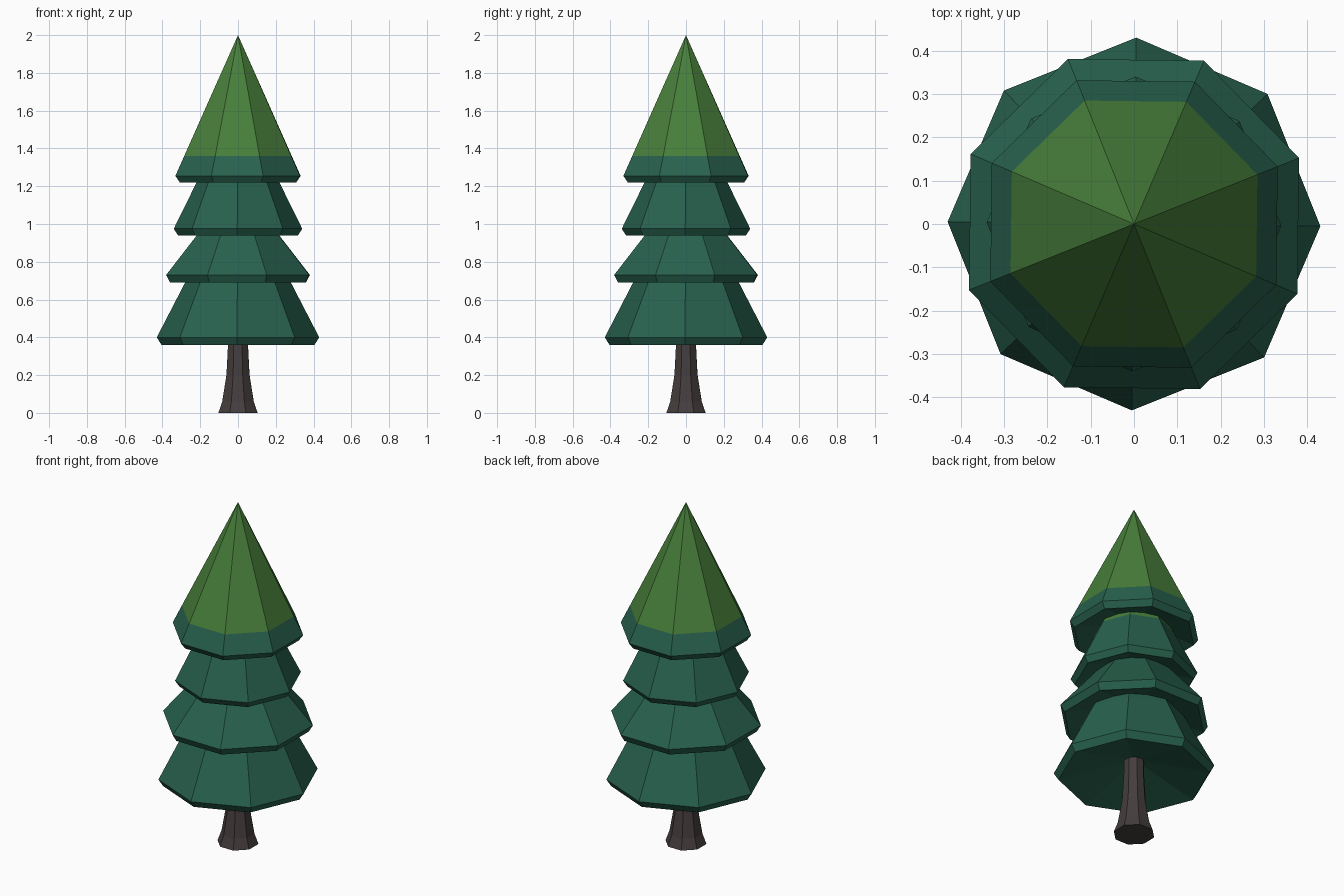
import bpy, bmesh, math

if "Cube" in bpy.data.objects:
    bpy.data.objects.remove(bpy.data.objects["Cube"])

def material(name, rgb):
    m = bpy.data.materials.new(name)
    m.diffuse_color = (*rgb, 1)
    m.use_nodes = True
    m.node_tree.nodes["Principled BSDF"].inputs["Base Color"].default_value = m.diffuse_color
    return m

TEAL = material("dark teal needles", (0.021, 0.120, 0.075))
GREEN = material("light green needles", (0.064, 0.210, 0.043))
BARK = material("dark bark", (0.059, 0.046, 0.046))

def lathe(name, profile, turn, mats, split=None, sides=8):
    """Flat-sided turned solid; faces above height `split` use the second material."""
    bm = bmesh.new()
    rings = []
    for r, z in profile:
        if r == 0:
            rings.append([bm.verts.new((0, 0, z))] * sides)
            continue
        ring = []
        for i in range(sides):
            a = math.radians(turn) + 2 * math.pi * i / sides
            ring.append(bm.verts.new((r * math.cos(a), r * math.sin(a), z)))
        rings.append(ring)
    for lo, hi in zip(rings, rings[1:]):
        for i in range(sides):
            j = (i + 1) % sides
            quad = [lo[i], lo[j], hi[j], hi[i]]
            bm.faces.new(list(dict.fromkeys(quad)))
    bmesh.ops.recalc_face_normals(bm, faces=bm.faces)
    for f in bm.faces:
        if split is not None and min(v.co.z for v in f.verts) >= split - 1e-4:
            f.material_index = 1
    mesh = bpy.data.meshes.new(name)
    bm.to_mesh(mesh)
    bm.free()
    for m in mats:
        mesh.materials.append(m)
    ob = bpy.data.objects.new(name, mesh)
    bpy.context.collection.objects.link(ob)
    return ob

CORNER, FLAT = -0.7, 21.8   # corner or flat side towards the front

# Flared trunk
lathe("trunk", [(0, 0), (0.112, 0), (0.090, 0.06), (0.066, 0.20),
                (0.057, 0.36), (0.055, 0.50), (0, 0.50)], FLAT, [BARK])

# Branch tiers: hollow underside, bevelled rim, sloping skirt
lathe("bottom_tier", [(0, 0.46), (0.405, 0.36), (0.43, 0.40),
                      (0.28, 0.69), (0.23, 0.78), (0, 0.78)], CORNER, [TEAL])
lathe("lower_middle_tier", [(0, 0.79), (0.387, 0.69), (0.41, 0.73),
                            (0.235, 0.94), (0.18, 1.01), (0, 1.01)], FLAT, [TEAL])
lathe("upper_middle_tier", [(0, 1.04), (0.318, 0.94), (0.34, 0.975),
                            (0.212, 1.235), (0.18, 1.30), (0, 1.30)],
      CORNER, [TEAL, GREEN], split=1.235)

# Pointed top with a light green upper part
edge = 1.36
r_edge = 0.357 * (2.0 - edge) / (2.0 - 1.255)
lathe("top_tier", [(0, 1.32), (0.332, 1.22), (0.357, 1.255),
                   (r_edge, edge), (0, 2.0)], FLAT, [TEAL, GREEN], split=edge)
